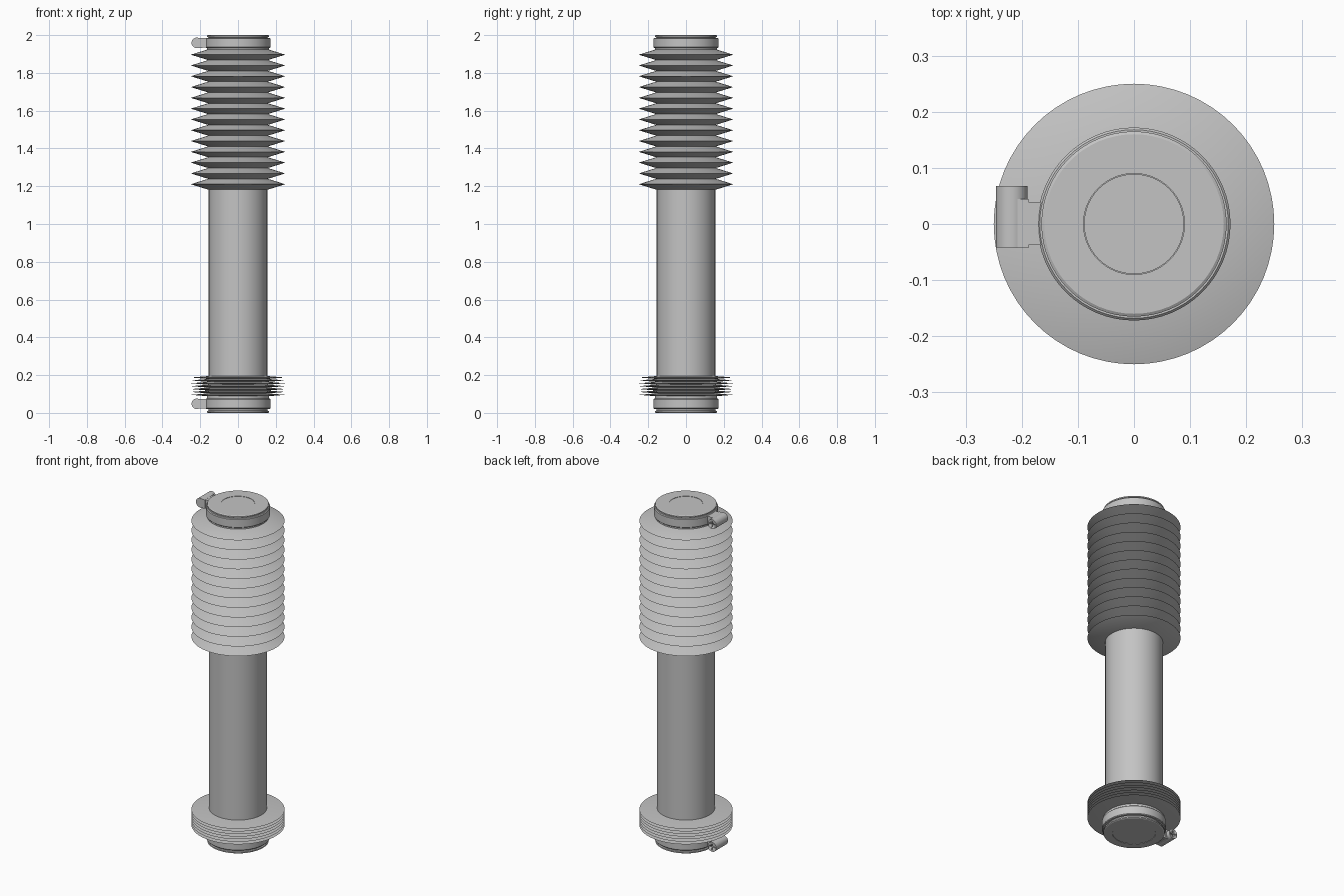
import bpy
import bmesh
import math
from mathutils import Matrix, Vector

cube = bpy.data.objects.get("Cube")
if cube:
    bpy.data.objects.remove(cube, do_unlink=True)

# One neutral grey for every part
grey = bpy.data.materials.new("neutral_grey")
grey.use_nodes = True
GREY = (0.55, 0.55, 0.55, 1)
grey.diffuse_color = GREY
grey.node_tree.nodes["Principled BSDF"].inputs["Base Color"].default_value = GREY


def finish(bm, name, location=(0, 0, 0)):
    bmesh.ops.recalc_face_normals(bm, faces=bm.faces)
    mesh = bpy.data.meshes.new(name)
    bm.to_mesh(mesh)
    bm.free()
    obj = bpy.data.objects.new(name, mesh)
    obj.location = location
    mesh.materials.append(grey)
    bpy.context.collection.objects.link(obj)
    bpy.ops.object.select_all(action="DESELECT")
    obj.select_set(True)
    bpy.context.view_layer.objects.active = obj
    bpy.ops.object.shade_smooth_by_angle(angle=math.radians(20))
    return obj


def lathe(name, profile, closed=False, steps=64):
    """Spin a profile of (radius, height) points about the z axis."""
    bm = bmesh.new()
    verts = [bm.verts.new((r, 0, z)) for r, z in profile]
    edges = [bm.edges.new(pair) for pair in zip(verts, verts[1:])]
    if closed:
        edges.append(bm.edges.new((verts[-1], verts[0])))
    bmesh.ops.spin(bm, geom=verts + edges, cent=(0, 0, 0), axis=(0, 0, 1),
                   angle=math.tau, steps=steps, use_merge=False)
    bmesh.ops.remove_doubles(bm, verts=bm.verts, dist=1e-5)
    return finish(bm, name)


def rod(name, radius, low, high):
    return lathe(name, [(0, low), (radius, low), (radius, high), (0, high)])


def bellows(name, low, high, folds, root, peak):
    """Zigzag sleeve closed by an inner wall."""
    half = (high - low) / (2 * folds)
    outline = [(peak if i % 2 else root, low + i * half)
               for i in range(2 * folds + 1)]
    inner = root - 0.01
    return lathe(name, [(inner, low)] + outline + [(inner, high)], closed=True)


def box(name, size, location):
    bm = bmesh.new()
    bmesh.ops.create_cube(bm, size=1, matrix=Matrix.Diagonal(Vector((*size, 1))))
    return finish(bm, name, location)


def cylinder_y(name, radius, start, end, x, z):
    bm = bmesh.new()
    bmesh.ops.create_cone(bm, cap_ends=True, segments=32, radius1=radius,
                          radius2=radius, depth=end - start,
                          matrix=Matrix.Rotation(math.pi / 2, 4, "X"))
    return finish(bm, name, (x, (start + end) / 2, z))


def hose_clamp(prefix, z):
    # Flat band round the cuff
    lathe(prefix + "_clamp_band",
          [(0.15, z - 0.027), (0.168, z - 0.027), (0.172, z - 0.023),
           (0.172, z + 0.023), (0.168, z + 0.027), (0.15, z + 0.027)], closed=True)
    # Bridge and saddle carrying the screw
    box(prefix + "_clamp_bridge", (0.05, 0.077, 0.05), (-0.18, 0.001, z))
    box(prefix + "_clamp_saddle", (0.028, 0.087, 0.052), (-0.202, 0.001, z))
    # Screw barrel with a cross slot sunk in its end
    barrel = cylinder_y(prefix + "_clamp_screw", 0.028, -0.042, 0.068, -0.218, z)
    for label, size in (("tall", (0.008, 0.016, 0.036)), ("wide", (0.036, 0.016, 0.008))):
        slot = box(prefix + "_slot_cutter_" + label, size, (-0.218, 0.068, z))
        slot.hide_render = True
        slot.hide_viewport = True
        cut = barrel.modifiers.new("slot_" + label, "BOOLEAN")
        cut.operation = "DIFFERENCE"
        cut.solver = "EXACT"
        cut.object = slot


def cuff(name, face, inner_end, bore):
    """End collar with a thin lip at its outer face."""
    s = 1 if inner_end > face else -1
    lathe(name, [(bore, face), (0.160, face), (0.165, face + s * 0.003),
                 (0.165, face + s * 0.010), (0.157, face + s * 0.012),
                 (0.157, face + s * 0.022), (0.165, face + s * 0.022),
                 (0.165, inner_end), (bore, inner_end)], closed=True)


# Main tube and the shaft ends showing through the collars
rod("main_tube", 0.155, 0.03, 1.96)
rod("upper_shaft_end", 0.089, 1.95, 1.9985)
rod("lower_shaft_end", 0.115, 0.0015, 0.05)

# Stretched bellows above, compressed bellows below
bellows("upper_bellows", 1.182, 1.925, 13, 0.158, 0.25)
bellows("lower_bellows", 0.088, 0.195, 7, 0.158, 0.25)

# Collars and hose clamps at both ends
cuff("upper_cuff", 2.0, 1.915, 0.09)
cuff("lower_cuff", 0.0, 0.095, 0.116)
hose_clamp("upper", 1.959)
hose_clamp("lower", 0.048)
